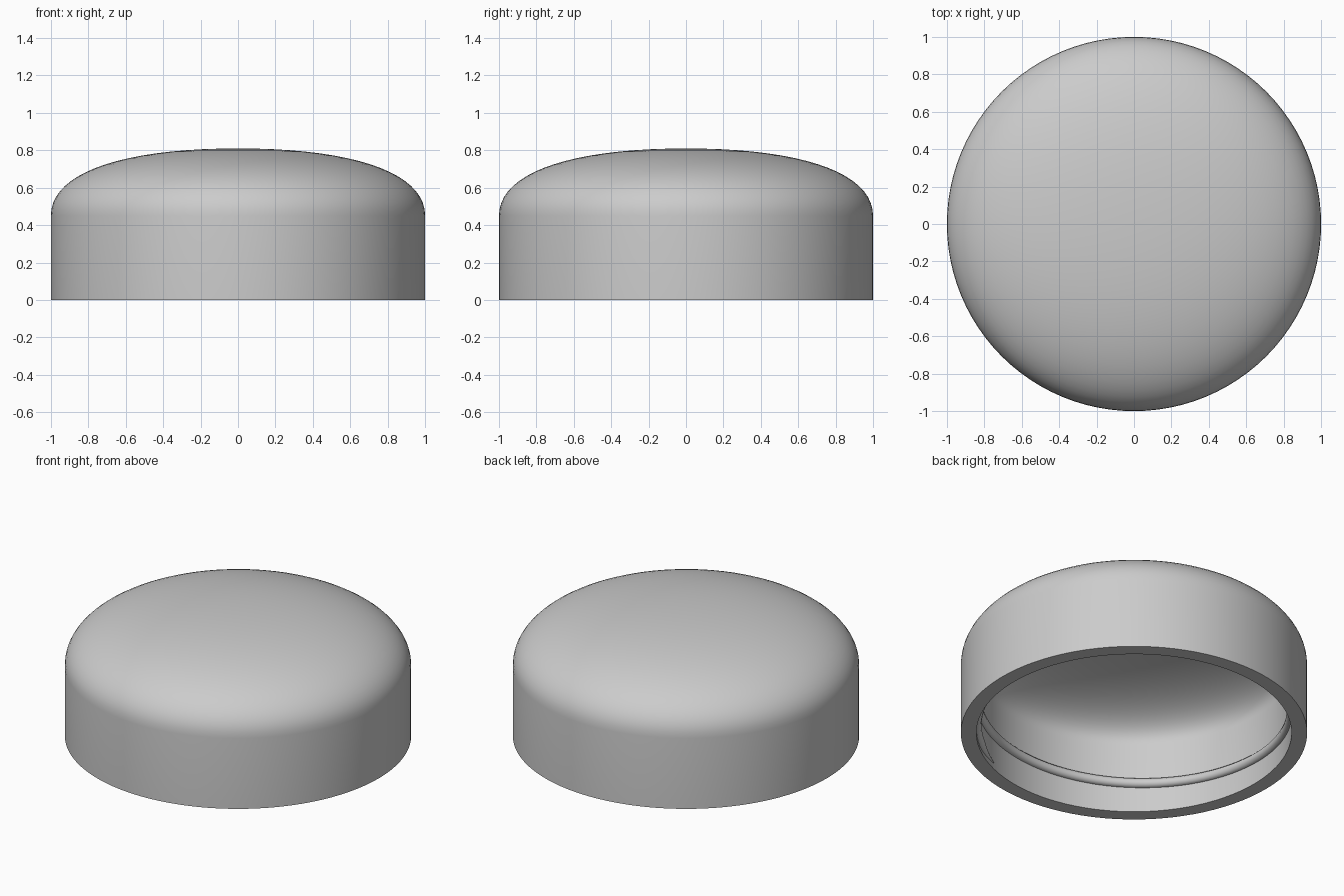
import bpy, bmesh, math
from mathutils import Vector
from mathutils.geometry import interpolate_bezier

if "Cube" in bpy.data.objects:
    bpy.data.objects.remove(bpy.data.objects["Cube"])

grey = bpy.data.materials.new("plain grey")
grey.use_nodes = True
grey.diffuse_color = (0.6, 0.6, 0.6, 1)
grey.node_tree.nodes["Principled BSDF"].inputs["Base Color"].default_value = (0.6, 0.6, 0.6, 1)

SIDES = 96
INNER = 0.91


def finish(obj, angle):
    bpy.ops.object.select_all(action="DESELECT")
    obj.select_set(True)
    bpy.context.view_layer.objects.active = obj
    bpy.ops.object.shade_smooth_by_angle(angle=math.radians(angle))


def dome(radius, shoulder, handle, reach, top):
    """Rounded profile from the wall shoulder up to the axis."""
    ends = [(radius, 0, shoulder), (radius, 0, handle), (reach, 0, top), (0, 0, top)]
    return interpolate_bezier(*[Vector(p) for p in ends], 20)


# Cap shell: outer wall and dome, then inner dome and wall, turned about z
outer = [Vector((1, 0, 0))] + dome(1, 0.45, 0.68, 0.62, 0.81)
inner = [Vector((INNER, 0, 0))] + dome(INNER, 0.45, 0.61, 0.56, 0.72)
bm = bmesh.new()
for line in (outer, inner):
    verts = [bm.verts.new(p) for p in line]
    for a, b in zip(verts, verts[1:]):
        bm.edges.new((a, b))
bm.verts.ensure_lookup_table()
bm.edges.new((bm.verts[0], bm.verts[len(outer)]))
bmesh.ops.spin(bm, geom=bm.verts[:] + bm.edges[:], cent=(0, 0, 0), axis=(0, 0, 1),
               angle=math.tau, steps=SIDES, use_merge=False)
bmesh.ops.remove_doubles(bm, verts=bm.verts[:], dist=0.0005)
bmesh.ops.recalc_face_normals(bm, faces=bm.faces[:])
mesh = bpy.data.meshes.new("cap_shell")
bm.to_mesh(mesh)
bm.free()
shell = bpy.data.objects.new("cap_shell", mesh)
bpy.context.collection.objects.link(shell)
mesh.materials.append(grey)
finish(shell, 40)

# Screw thread: one and a half turns of a round ridge sunk in the inner wall
START, TURNS, PITCH, STEPS = math.radians(-67), 1.5, 0.18, 144
curve = bpy.data.curves.new("screw_thread", "CURVE")
curve.dimensions = "3D"
curve.bevel_depth = 0.03
curve.bevel_resolution = 3
curve.use_fill_caps = True
path = curve.splines.new("POLY")
path.points.add(STEPS)
for i, point in enumerate(path.points):
    turn = TURNS * i / STEPS
    a = START + turn * math.tau
    point.co = (INNER * math.cos(a), INNER * math.sin(a), 0.04 + PITCH * turn, 1)
    point.radius = min(1, 0.1 + min(i, STEPS - i) / 4)
thread = bpy.data.objects.new("screw_thread", curve)
bpy.context.collection.objects.link(thread)
curve.materials.append(grey)
bpy.ops.object.select_all(action="DESELECT")
thread.select_set(True)
bpy.context.view_layer.objects.active = thread
bpy.ops.object.convert(target="MESH")
finish(bpy.context.object, 50)
